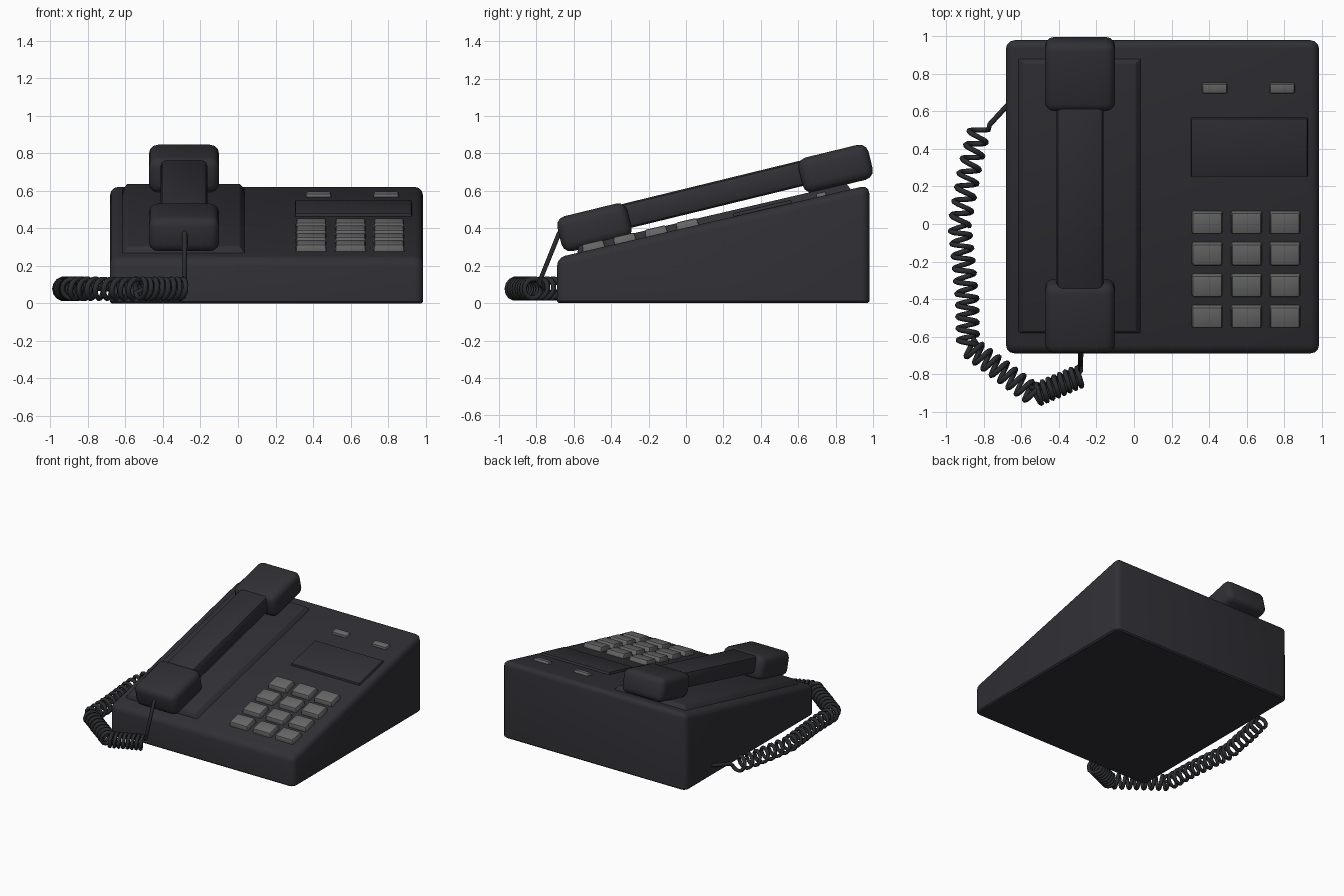
import bpy, bmesh, math
from mathutils import Vector

if "Cube" in bpy.data.objects:
    bpy.data.objects.remove(bpy.data.objects["Cube"])

SLOPE = 0.2327
TILT = math.atan(SLOPE)
HANDSET_TILT = math.radians(13.7)


def material(name, rgb):
    m = bpy.data.materials.new(name)
    m.diffuse_color = (*rgb, 1)
    m.use_nodes = True
    m.node_tree.nodes["Principled BSDF"].inputs["Base Color"].default_value = m.diffuse_color
    return m


CHARCOAL = material("charcoal plastic", (0.030, 0.030, 0.036))
CORD = material("dark cord", (0.024, 0.025, 0.028))
GREY = material("grey keys", (0.135, 0.14, 0.135))


def deck(y):
    """Height of the sloping top at a given depth."""
    return 0.243 + SLOPE * (y + 0.69)


def finish(bm, name, mat, loc=(0, 0, 0), tilt=0.0):
    bmesh.ops.recalc_face_normals(bm, faces=bm.faces)
    mesh = bpy.data.meshes.new(name)
    bm.to_mesh(mesh)
    bm.free()
    mesh.materials.append(mat)
    ob = bpy.data.objects.new(name, mesh)
    bpy.context.collection.objects.link(ob)
    ob.location = loc
    ob.rotation_euler.x = tilt
    bpy.ops.object.select_all(action='DESELECT')
    ob.select_set(True)
    bpy.context.view_layer.objects.active = ob
    bpy.ops.object.shade_smooth_by_angle(angle=math.radians(35))
    return ob


def block(name, mat, loc, size, tilt, bevel, segments=2, inset=(0, 0)):
    """Bevelled box whose top can be inset on x and y."""
    bm = bmesh.new()
    bmesh.ops.create_cube(bm, size=1)
    for v in bm.verts:
        top = v.co.z > 0
        v.co = Vector(a * b for a, b in zip(v.co, size))
        if top:
            v.co.x -= math.copysign(inset[0], v.co.x)
            v.co.y -= math.copysign(inset[1], v.co.y)
    if bevel:
        bmesh.ops.bevel(bm, geom=bm.edges[:], offset=bevel, segments=segments,
                        profile=0.5, affect='EDGES', clamp_overlap=True)
    return finish(bm, name, mat, loc, tilt)


def deck_block(name, mat, x, y, w, d, h, bevel, inset=(0, 0)):
    """Block sitting on the sloping top, rising h above it."""
    sink = 0.02
    off = (h - sink) / 2
    loc = (x, y - math.sin(TILT) * off, deck(y) + math.cos(TILT) * off)
    return block(name, mat, loc, (w, d / math.cos(TILT), h + sink), TILT,
                 bevel, 2, inset)


# Wedge body, rounded everywhere except around its base
bm = bmesh.new()
bmesh.ops.create_cube(bm, size=1)
for v in bm.verts:
    v.co.x = -0.683 if v.co.x < 0 else 0.987
    v.co.y = -0.69 if v.co.y < 0 else 0.98
    v.co.z = 0 if v.co.z < 0 else deck(v.co.y)
upper = [e for e in bm.edges if max(v.co.z for v in e.verts) > 0.01]
bmesh.ops.bevel(bm, geom=upper, offset=0.045, segments=3, profile=0.5,
                affect='EDGES', clamp_overlap=True)
base = [e for e in bm.edges if all(v.co.z < 0.001 for v in e.verts)]
bmesh.ops.bevel(bm, geom=base, offset=0.01, segments=1, affect='EDGES',
                clamp_overlap=True)
finish(bm, "body", CHARCOAL)

# Raised cradle and display panel
deck_block("cradle", CHARCOAL, -0.29, 0.15, 0.68, 1.48, 0.034, 0.005, (0.04, 0.025))
deck_block("display_panel", CHARCOAL, 0.615, 0.41, 0.63, 0.32, 0.018, 0.005, (0.006, 0.006))

# Keypad and two indicator lamps
for row, y in enumerate((0.01, -0.157, -0.325, -0.492)):
    for col, x in enumerate((0.39, 0.60, 0.805)):
        deck_block(f"key_{row}_{col}", GREY, x, y, 0.17, 0.125, 0.038, 0.01, (0.007, 0.007))
for side, x in (("left", 0.43), ("right", 0.79)):
    deck_block(f"lamp_{side}", GREY, x, 0.725, 0.14, 0.06, 0.02, 0.008, (0.005, 0.005))

# Handset
HX = -0.288
block("handset_grip", CHARCOAL, (HX, 0.15, 0.58), (0.25, 1.04, 0.135),
      HANDSET_TILT, 0.03)
for name, y, z in (("earpiece", 0.80, 0.719), ("mouthpiece", -0.49, 0.405)):
    block(name, CHARCOAL, (HX, y, z), (0.375, 0.385, 0.192), HANDSET_TILT, 0.05, 3)

# Coiled cord: straight lead, helix along a ground path, straight lead
path = [(-0.285, -0.81), (-0.53, -0.915), (-0.885, -0.65), (-0.89, -0.40),
        (-0.93, 0.0), (-0.875, 0.30), (-0.82, 0.52)]
turns = [8, 8, 4, 6, 4, 3]
RADIUS, HEIGHT, STEPS = 0.052, 0.078, 14
points = [Vector((-0.285, -0.64, 0.42)), Vector((-0.285, -0.68, 0.37)),
          Vector((-0.285, -0.785, 0.11))]
for a, b, n in zip(path, path[1:], turns):
    a, b = Vector((*a, HEIGHT)), Vector((*b, HEIGHT))
    side = (b - a).normalized().cross(Vector((0, 0, 1)))
    for i in range(n * STEPS):
        ang = math.tau * i / STEPS
        points.append(a.lerp(b, i / (n * STEPS))
                      + side * RADIUS * math.cos(ang)
                      + Vector((0, 0, RADIUS * math.sin(ang))))
points += [Vector((-0.77, 0.53, HEIGHT)), Vector((-0.65, 0.66, HEIGHT))]

curve = bpy.data.curves.new("cord", 'CURVE')
curve.dimensions = '3D'
curve.bevel_depth = 0.0145
curve.bevel_resolution = 1
curve.use_fill_caps = True
spline = curve.splines.new('POLY')
spline.points.add(len(points) - 1)
for p, co in zip(spline.points, points):
    p.co = (*co, 1)
spline.use_smooth = True
curve.materials.append(CORD)
cord = bpy.data.objects.new("cord", curve)
bpy.context.collection.objects.link(cord)
